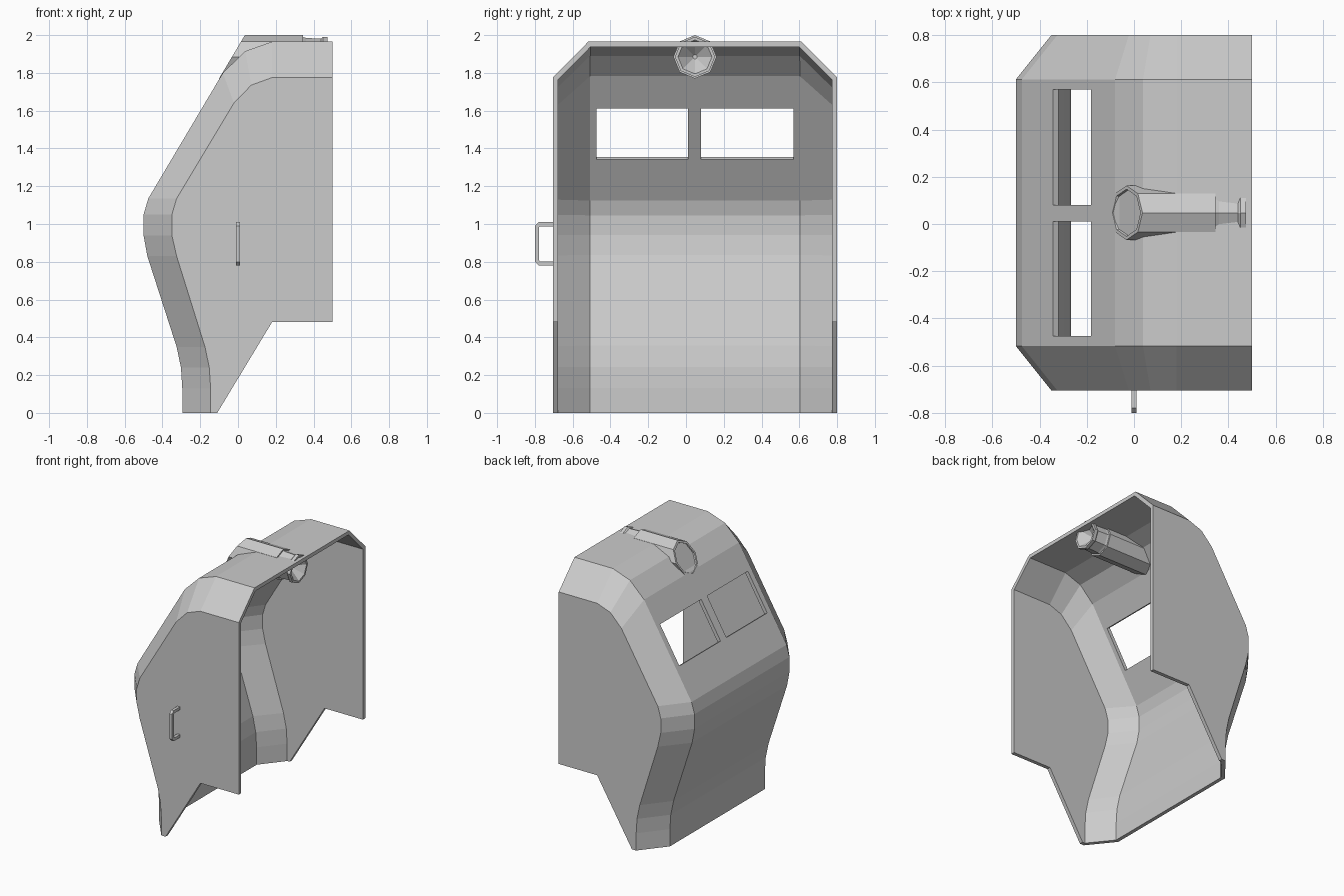
import bpy, bmesh, math
from mathutils import Matrix

if "Cube" in bpy.data.objects:
    bpy.data.objects.remove(bpy.data.objects["Cube"])

YC = 0.0475          # centre line of the cab
HALF, FLAT = 0.7525, 0.565   # half width at side walls / at flat front strip


def make_object(name, bm):
    mesh = bpy.data.meshes.new(name)
    bm.to_mesh(mesh)
    bm.free()
    ob = bpy.data.objects.new(name, mesh)
    bpy.context.collection.objects.link(ob)
    return ob


def apply_mod(ob, mod):
    bpy.context.view_layer.objects.active = ob
    bpy.ops.object.modifier_apply(modifier=mod.name)


# Cab shell: front/roof strip, chamfer strips and flat side walls
front = [(-0.295, 0), (-0.295, 0.13), (-0.302, 0.24), (-0.325, 0.35),
         (-0.48, 0.83), (-0.5, 0.94), (-0.5, 1.05), (-0.475, 1.135),
         (-0.08, 1.80), (0.038, 1.915), (0.18, 1.965), (0.5, 1.965)]
side = [(-0.145, 0), (-0.145, 0.13), (-0.152, 0.24), (-0.175, 0.35),
        (-0.325, 0.83), (-0.35, 0.94), (-0.35, 1.05), (-0.325, 1.135),
        (-0.022, 1.64), (0.07, 1.735), (0.18, 1.775), (0.5, 1.775)]
lower = [(0.5, 0.48), (0.18, 0.48), (-0.11, 0)]

bm = bmesh.new()


def row(profile, y):
    return [bm.verts.new((x, YC + y, z)) for x, z in profile]


rows = [row(side, -HALF), row(front, -FLAT), row(front, FLAT), row(side, HALF)]
for a, b in zip(rows, rows[1:]):
    for i in range(len(a) - 1):
        bm.faces.new((a[i], a[i + 1], b[i + 1], b[i]))
for r, y in ((rows[0], -HALF), (rows[3], HALF)):
    bm.faces.new(r + row(lower, y))
bmesh.ops.recalc_face_normals(bm, faces=bm.faces)
bm.normal_update()
roof = max(bm.faces, key=lambda f: f.calc_center_median().z)
if roof.normal.z < 0:
    bmesh.ops.reverse_faces(bm, faces=bm.faces)
cab = make_object("cab_shell", bm)
mod = cab.modifiers.new("thickness", 'SOLIDIFY')
mod.thickness = 0.028
mod.offset = -1
mod.use_even_offset = True
apply_mod(cab, mod)

# Two window openings cut square to the sloping front
tilt = -math.atan2(0.395, 0.665)
for y0, y1 in ((-0.475, 0.01), (0.08, 0.57)):
    bm = bmesh.new()
    bmesh.ops.create_cube(bm, size=1, matrix=Matrix.Translation((-0.262, (y0 + y1) / 2, 1.49))
                          @ Matrix.Rotation(-tilt, 4, 'Y')
                          @ Matrix.Diagonal((0.2, y1 - y0, 0.315, 1)))
    cutter = make_object("window_cutter", bm)
    cutter.hide_render = True
    mod = cab.modifiers.new("window", 'BOOLEAN')
    mod.operation = 'DIFFERENCE'
    mod.solver = 'EXACT'
    mod.object = cutter
    apply_mod(cab, mod)
    bpy.data.objects.remove(cutter)

# Eight-sided sight tube through the roof: (x, radius, slanted with the front)
ZC, R = 1.885, 0.115
stations = [(-0.022, 0.098, True), (-0.032, 0.1, True), (-0.032, R, True),
            (0.345, R, False), (0.345, 0.104, False), (0.36, 0.1, False),
            (0.44, 0.096, False), (0.45, 0.106, False), (0.475, 0.106, False),
            (0.475, 0.09, False), (0.40, 0.012, False)]
bm = bmesh.new()
rings = []
for x, r, slant in stations:
    ring = []
    for k in range(8):
        a = k * math.pi / 4
        dz = r * math.cos(a)
        ring.append(bm.verts.new((x + (dz * 0.594 if slant else 0), YC + r * math.sin(a), ZC + dz)))
    rings.append(ring)
for a, b in zip(rings, rings[1:]):
    for k in range(8):
        j = (k + 1) % 8
        bm.faces.new((a[k], a[j], b[j], b[k]))
bm.faces.new(rings[0])
bm.faces.new(rings[-1])
bmesh.ops.recalc_face_normals(bm, faces=bm.faces)
make_object("sight_tube", bm)

# Grab handle on the front side wall
outer = [(-0.70, 0.78), (-0.78, 0.78), (-0.80, 0.80), (-0.80, 0.99), (-0.78, 1.01), (-0.70, 1.01)]
inner = [(-0.70, 0.802), (-0.772, 0.802), (-0.778, 0.808), (-0.778, 0.982), (-0.772, 0.988), (-0.70, 0.988)]
bm = bmesh.new()
bars = [[[bm.verts.new((x, y, z)) for y, z in p] for p in (outer, inner)] for x in (-0.011, 0.011)]
(o0, i0), (o1, i1) = bars
n = len(outer)
for p, q in ((o0, i0), (i0, i1), (i1, o1), (o1, o0)):
    for k in range(n - 1):
        bm.faces.new((p[k], p[k + 1], q[k + 1], q[k]))
for k in (0, n - 1):
    bm.faces.new((o0[k], i0[k], i1[k], o1[k]))
bmesh.ops.recalc_face_normals(bm, faces=bm.faces)
make_object("grab_handle", bm)
